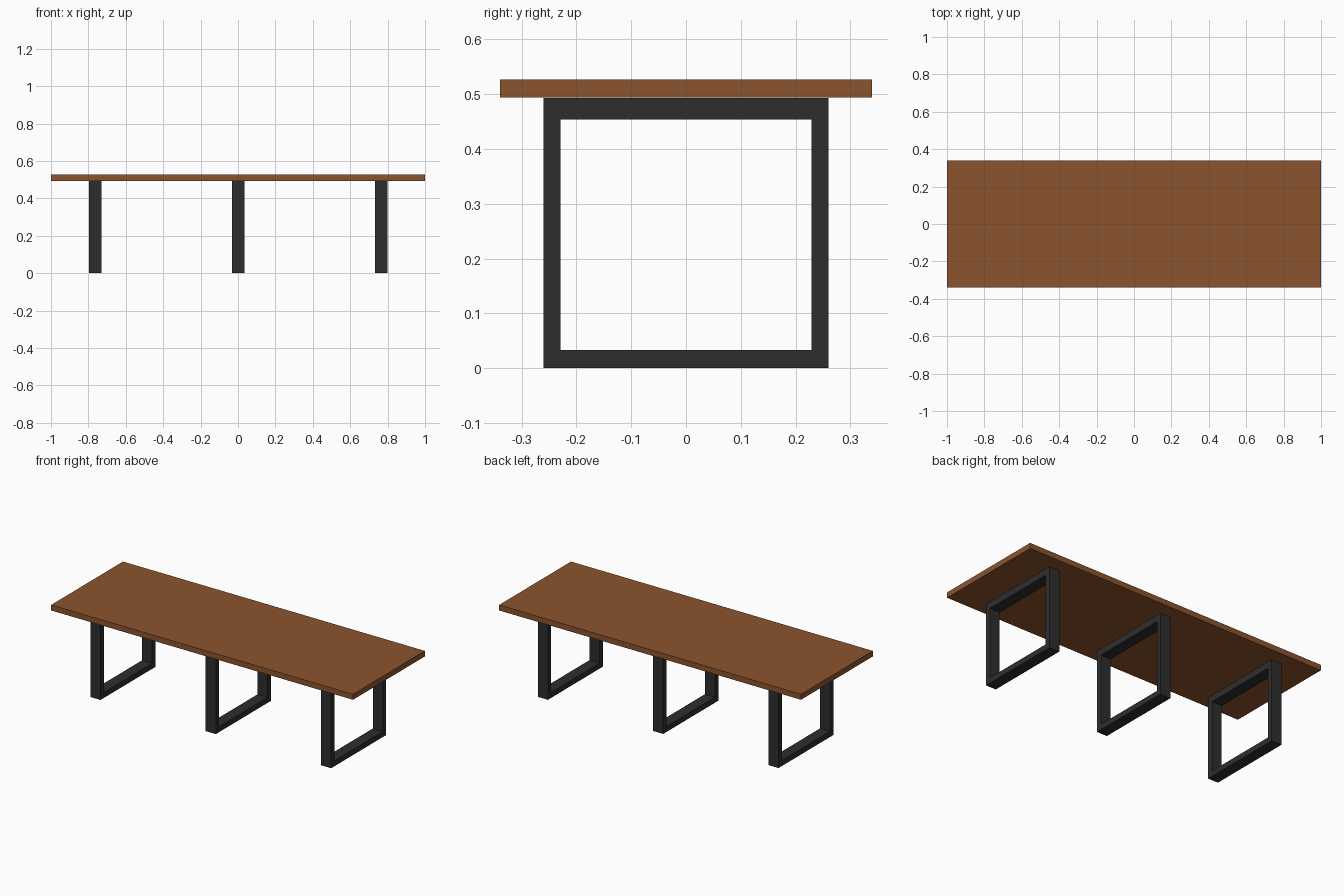
import bpy, bmesh

if "Cube" in bpy.data.objects:
    bpy.data.objects.remove(bpy.data.objects["Cube"])


def material(name, rgb):
    m = bpy.data.materials.new(name)
    m.diffuse_color = (*rgb, 1)
    m.use_nodes = True
    m.node_tree.nodes["Principled BSDF"].inputs["Base Color"].default_value = m.diffuse_color
    return m


wood = material("brown wood", (0.26, 0.088, 0.027))
steel = material("black steel", (0.027, 0.027, 0.027))


def make_object(name, bm, mat):
    bmesh.ops.recalc_face_normals(bm, faces=bm.faces)
    me = bpy.data.meshes.new(name)
    bm.to_mesh(me)
    bm.free()
    me.materials.append(mat)
    ob = bpy.data.objects.new(name, me)
    bpy.context.collection.objects.link(ob)
    return ob


# Tabletop slab
bm = bmesh.new()
bmesh.ops.create_cube(bm, size=1)
bmesh.ops.scale(bm, vec=(2, 0.68, 0.033), verts=bm.verts)
bmesh.ops.translate(bm, vec=(0, 0, 0.5105), verts=bm.verts)
make_object("tabletop", bm, wood)


# Rectangular hoop leg: ring of four quads in the YZ plane, extruded along x
def leg_frame(name, x, width=0.067):
    def rect(y, z0, z1):
        return [(-y, z0), (y, z0), (y, z1), (-y, z1)]

    bm = bmesh.new()
    outer = [bm.verts.new((x - width / 2, y, z)) for y, z in rect(0.2605, 0, 0.493)]
    inner = [bm.verts.new((x - width / 2, y, z)) for y, z in rect(0.229, 0.033, 0.454)]
    for i in range(4):
        j = (i + 1) % 4
        bm.faces.new((outer[i], outer[j], inner[j], inner[i]))
    ext = bmesh.ops.extrude_face_region(bm, geom=bm.faces[:], use_keep_orig=True)
    moved = [g for g in ext["geom"] if isinstance(g, bmesh.types.BMVert)]
    bmesh.ops.translate(bm, vec=(width, 0, 0), verts=moved)
    make_object(name, bm, steel)


for name, x in (("left_leg", -0.762), ("middle_leg", 0.002), ("right_leg", 0.766)):
    leg_frame(name, x)
